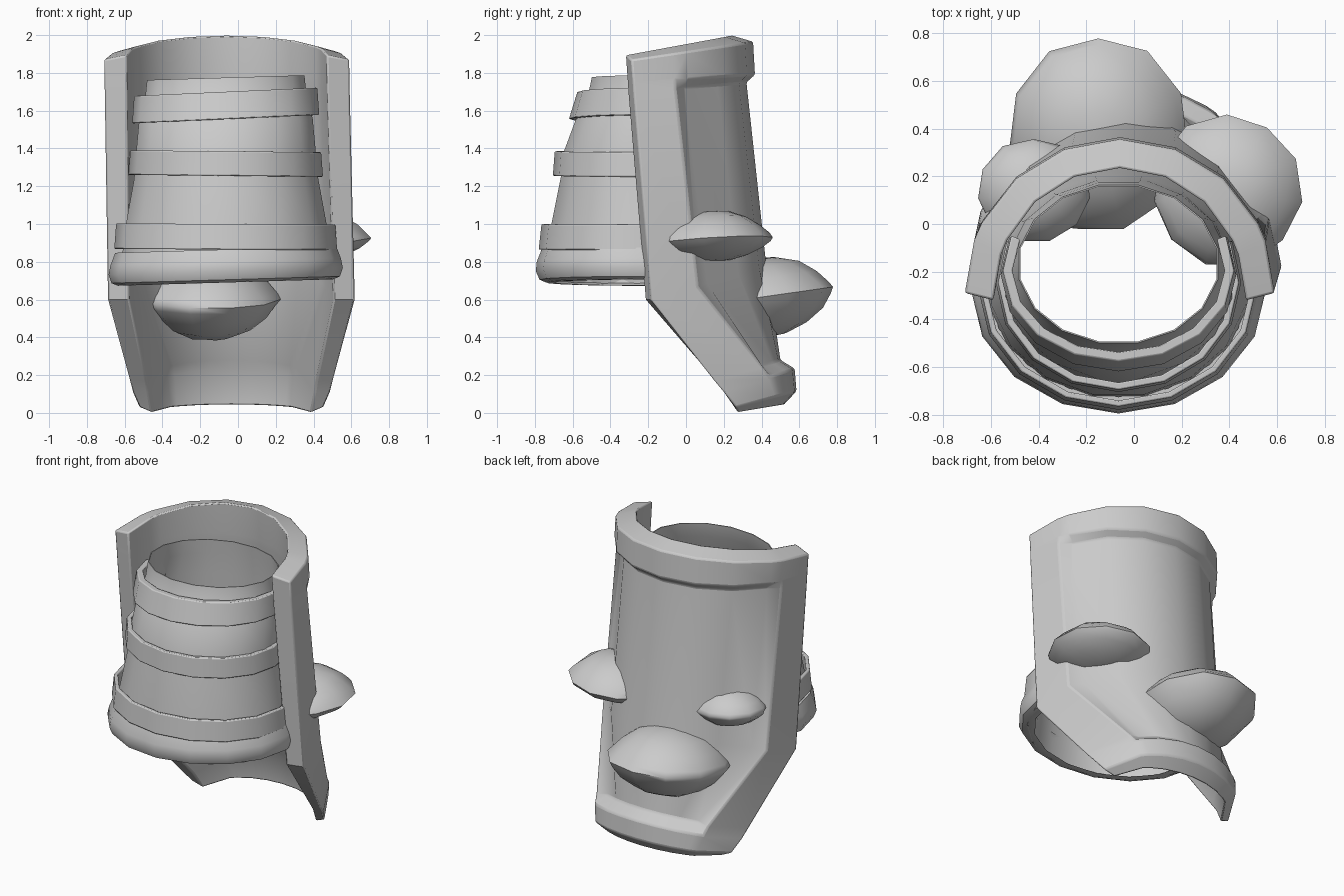
import bpy, bmesh, math, random
from mathutils import Matrix, Vector

if "Cube" in bpy.data.objects:
    bpy.data.objects.remove(bpy.data.objects["Cube"])

random.seed(4)


def finish(name, bm, angle=40, bevel=0.0):
    bmesh.ops.recalc_face_normals(bm, faces=bm.faces[:])
    me = bpy.data.meshes.new(name)
    bm.to_mesh(me)
    bm.free()
    ob = bpy.data.objects.new(name, me)
    bpy.context.collection.objects.link(ob)
    if bevel:
        mod = ob.modifiers.new("soft_edges", 'BEVEL')
        mod.width, mod.segments, mod.angle_limit = bevel, 2, math.radians(38)
    bpy.ops.object.select_all(action='DESELECT')
    ob.select_set(True)
    bpy.context.view_layer.objects.active = ob
    bpy.ops.object.shade_smooth_by_angle(angle=math.radians(angle))
    return ob


def skin(bm, rows, wrap_rows, wrap_cols):
    """Quads between rows of points."""
    vs = [[bm.verts.new(p) for p in r] for r in rows]
    nr, nc = len(vs), len(vs[0])
    for i in range(nr if wrap_rows else nr - 1):
        for j in range(nc if wrap_cols else nc - 1):
            a, b = (i + 1) % nr, (j + 1) % nc
            bm.faces.new((vs[i][j], vs[i][b], vs[a][b], vs[a][j]))
    return vs


# Back shell: half-round guard with a raised frame round a sunken panel
# (centre x, half width, front y, front z, back y, back z, frame angle, wall)
LEVELS = [
    (-.060, .65, -.29, 1.87, .355, 1.965, 20, .12),
    (-.058, .65, -.28, 1.75, .365, 1.79, 20, .12),
    (-.057, .65, -.277, 1.70, .37, 1.75, 20, .12),
    (-.035, .655, -.185, .60, .475, .78, 22, .115),
    (-.035, .54, .15, .17, .55, .28, 40, .09),
    (-.035, .525, .20, .11, .575, .235, 40, .085),
    (-.035, .49, .265, .03, .585, .115, 40, .07),
]


def shell_row(k, inner):
    cx, hw, yf, zf, yb, zb, e, wall = LEVELS[k]
    half = [0, e, e + 7] + [e + 7 + (83 - e) * s / 3 for s in (1, 2, 3)]
    angles = half + [180 - a for a in half[-2::-1]]
    pts = []
    for j, a in enumerate(angles):
        off = .05 if (2 <= k <= 4 and 2 <= j <= 8) else 0
        y0, z0, z1 = yf, zf, zb
        if inner:
            off = wall
            y0 -= .03 if k < 4 else -.01
            if k == 0:
                z0, z1 = zf + .025, zb + .035
            if k == 6:
                z0, z1 = zf - .03, zb - .075
        c, s = math.cos(math.radians(a)), math.sin(math.radians(a))
        pts.append((cx + (hw - off) * c, y0 + (yb - off - y0) * s, z0 + (z1 - z0) * s))
    return pts


bm = bmesh.new()
n = len(LEVELS)
rows = [shell_row(k, False) for k in range(n)] + [shell_row(k, True) for k in reversed(range(n))]
vs = skin(bm, rows, True, False)
for k in range(n - 1):          # close the two front edges
    for j in (0, -1):
        bm.faces.new((vs[k][j], vs[k + 1][j], vs[2 * n - 2 - k][j], vs[2 * n - 1 - k][j]))
finish("back_shell", bm, 35, .01)


# Sleeve parts: oval rings, profile rows are (z, half width, front y, back y);
# bands only wrap the front and run into the shell
def oval_part(name, profile, wall, roll=0.0, band=True, bevel=0.0):
    loops = list(profile) + [(z, w - wall, f + wall, b - wall) for z, w, f, b in reversed(profile)]
    if band:
        angles = [158 + 224 * i / 10 for i in range(11)]
    else:
        angles = [360 * (i + .5) / 16 for i in range(16)]
    rows = []
    for z, w, f, b in loops:
        ring = []
        for deg in angles:
            a = math.radians(deg)
            x = w * math.cos(a)
            ring.append((x - .065, (f + b) / 2 + (b - f) / 2 * math.sin(a), z + roll * x))
        rows.append(ring)
    bm = bmesh.new()
    vs = skin(bm, rows, True, not band)
    if band:
        for j in (0, -1):
            bm.faces.new([r[j] for r in vs])
    finish(name, bm, 35, bevel)


oval_part("sleeve", [(1.775, .425, -.505, .17), (1.68, .435, -.525, .18), (1.54, .47, -.595, .19),
                     (1.38, .485, -.655, .20), (1.25, .495, -.67, .21), (.98, .545, -.725, .24),
                     (.69, .575, -.74, .26)], .006, .03, False)
oval_part("upper_band", [(1.70, .485, -.575, .19), (1.555, .495, -.62, .20)], .04, .045, True, .006)
oval_part("middle_band", [(1.385, .505, -.695, .21), (1.255, .515, -.705, .22)], .03, -.01, True, .006)
oval_part("lower_band", [(1.00, .58, -.765, .25), (.865, .59, -.78, .25)], .025, -.005, True, .006)
oval_part("bottom_lip", [(.865, .585, -.765, .25), (.80, .61, -.79, .26), (.75, .62, -.795, .26),
                         (.705, .605, -.775, .26), (.69, .57, -.74, .25)], .04, .03)


# Stones: lens-shaped lumps stuck through the shell
def stone(name, centre, radii, top, bottom, tilt):
    bm = bmesh.new()
    bmesh.ops.create_uvsphere(bm, u_segments=11, v_segments=10, radius=1)
    for v in bm.verts:
        r = min(1, math.hypot(v.co.x, v.co.y))
        h = (top if v.co.z > 0 else -bottom) * (1 - r ** 2.4) ** .85
        k = 1 + random.uniform(-.02, .02)
        v.co = Vector((v.co.x * radii[0] * k, v.co.y * radii[1] * k, h * k))
    rot = Matrix.Rotation(tilt[0], 4, 'X') @ Matrix.Rotation(tilt[1], 4, 'Y')
    bmesh.ops.transform(bm, matrix=Matrix.Translation(centre) @ rot, verts=bm.verts[:])
    finish(name, bm, 60)


stone("large_stone", (-.15, .375, .61), (.375, .415), .21, .22, (.14, 0))
stone("right_stone", (.39, .14, .91), (.315, .32), .16, .11, (.06, -.06))
stone("left_stone", (-.42, .14, .94), (.24, .22), .13, .11, (.06, .06))
